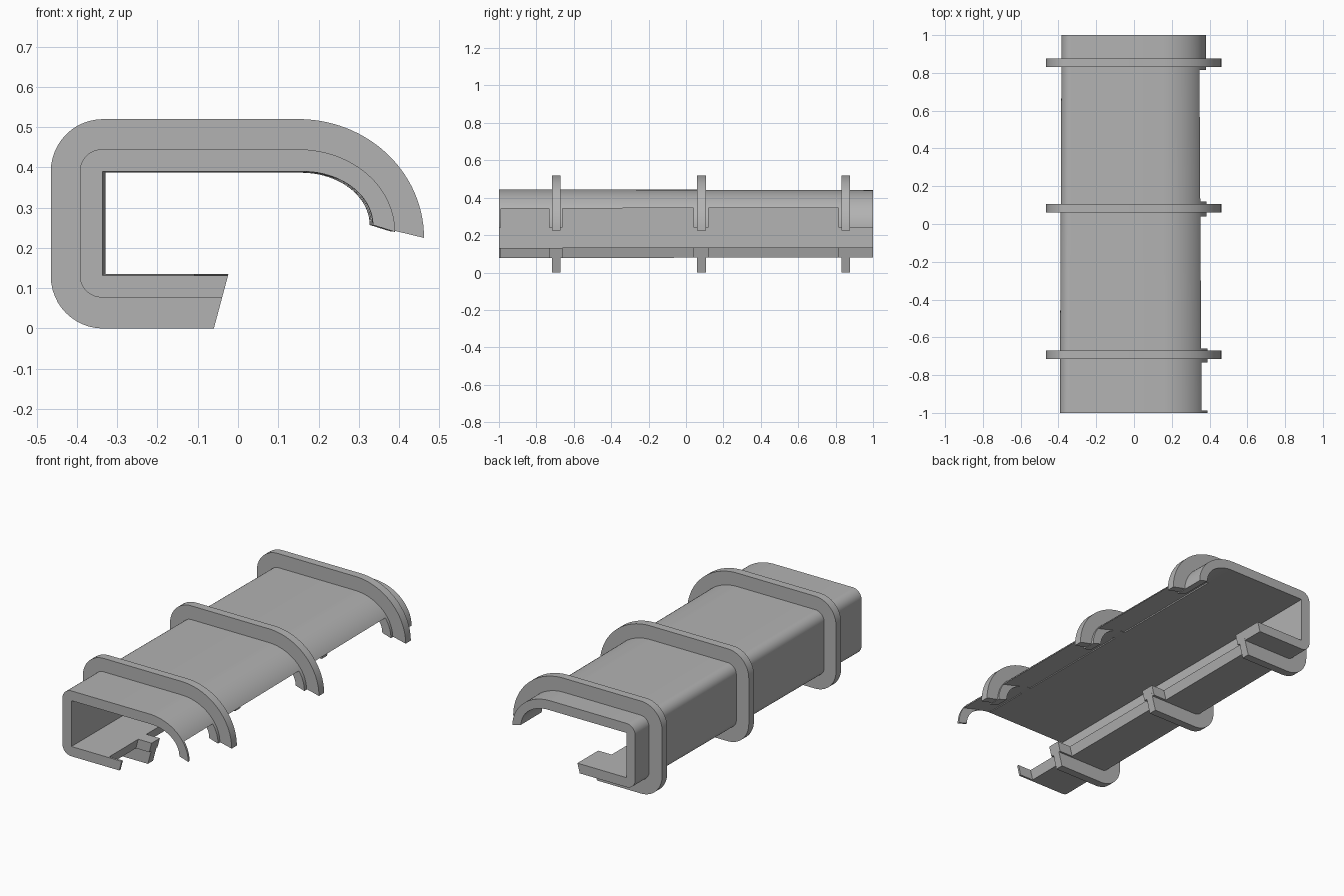
import bpy
import bmesh
from math import cos, sin, pi, radians
from mathutils import Matrix

cube = bpy.data.objects.get("Cube")
if cube:
    bpy.data.objects.remove(cube, do_unlink=True)

grey = bpy.data.materials.new("plain grey")
grey.use_nodes = True
colour = (0.45, 0.45, 0.45, 1)
grey.diffuse_color = colour
grey.node_tree.nodes["Principled BSDF"].inputs["Base Color"].default_value = colour

MID_Z = 0.26   # centre of the slight taper
TAPER = 0.976


def arc(cx, cz, rx, rz, start, end, steps):
    angles = [start + (end - start) * i / steps for i in range(steps + 1)]
    return [(cx + rx * cos(a), cz + rz * sin(a)) for a in angles]


def outer_path(left, bottom, top, radius, shoulder, tip, tip_x):
    """Bottom lip, rounded left wall, flat top and the elliptical hood."""
    shoulder_x = shoulder
    pts = [(-0.06 + 0.268 * bottom, bottom)]
    pts += arc(left + radius, bottom + radius, radius, radius, 1.5 * pi, pi, 12)
    pts += arc(left + radius, top - radius, radius, radius, pi, pi / 2, 12)
    pts += arc(shoulder_x, tip, tip_x - shoulder_x, top - tip, pi / 2, 0, 28)
    return pts


def inner_path(wall, floor, ceiling, tip, tip_x):
    pts = arc(0.16, tip, tip_x - 0.16, ceiling - tip, 0, pi / 2, 28)
    return pts + [(wall, ceiling), (wall, floor), (-0.06 + 0.268 * floor, floor)]


def extrude_y(name, profile, y0, y1, scale=1.0):
    bm = bmesh.new()
    front = [bm.verts.new((x, y0, z)) for x, z in profile]
    back = [bm.verts.new((x * scale, y1, MID_Z + (z - MID_Z) * scale)) for x, z in profile]
    bm.faces.new(front)
    bm.faces.new(back[::-1])
    n = len(profile)
    for i in range(n):
        j = (i + 1) % n
        bm.faces.new((front[i], back[i], back[j], front[j]))
    bmesh.ops.recalc_face_normals(bm, faces=bm.faces)
    mesh = bpy.data.meshes.new(name)
    bm.to_mesh(mesh)
    bm.free()
    mesh.materials.append(grey)
    obj = bpy.data.objects.new(name, mesh)
    bpy.context.collection.objects.link(obj)
    return obj


def activate(obj):
    bpy.ops.object.select_all(action="DESELECT")
    obj.select_set(True)
    bpy.context.view_layer.objects.active = obj


def cut_slot(target, corner, u0, u1, v0, v1, y0, y1):
    """Cut a box tilted like the lip ends, measured from a corner point."""
    tilt = radians(-15)
    c, s = cos(tilt), sin(tilt)
    box = [(u0, v0), (u1, v0), (u1, v1), (u0, v1)]
    pts = [(corner[0] + u * c - v * s, corner[1] + u * s + v * c) for u, v in box]
    cutter = extrude_y("slot_cutter", pts, y0, y1)
    cutter.hide_render = True
    mod = target.modifiers.new("slot", "BOOLEAN")
    mod.operation = "DIFFERENCE"
    mod.solver = "EXACT"
    mod.object = cutter
    activate(target)
    bpy.ops.object.modifier_apply(modifier=mod.name)
    bpy.data.objects.remove(cutter, do_unlink=True)


# Channel: a thin, slightly tapered shell open on one side
channel_profile = (outer_path(-0.393, 0.077, 0.445, 0.055, 0.15, 0.24, 0.39)
                   + inner_path(-0.337, 0.132, 0.39, 0.257, 0.335))
channel = extrude_y("channel", channel_profile, -1, 1, TAPER)

# Recesses in hood and lower lip, leaving tabs beside each rib
for y0, y1 in ((-0.988, -0.733), (-0.66, 0.04), (0.12, 0.815)):
    cut_slot(channel, (0.36, 0.342), -0.2, 0.2, -0.2, 0, y0, y1)
    cut_slot(channel, (-0.04, 0.077), -0.08, 0.1, -0.1, 0.12, y0, y1)

# Ribs: three flanges wrapping the channel
rib_profile = (outer_path(-0.465, 0, 0.52, 0.13, 0.15, 0.225, 0.462)
               + inner_path(-0.35, 0.118, 0.405, 0.252, 0.35))
ribs = [extrude_y(label + "_rib", rib_profile, y - 0.023, y + 0.023)
        for label, y in (("front", -0.693), ("middle", 0.083), ("back", 0.854))]

for obj in [channel] + ribs:
    activate(obj)
    bpy.ops.object.shade_smooth_by_angle(angle=radians(30))
